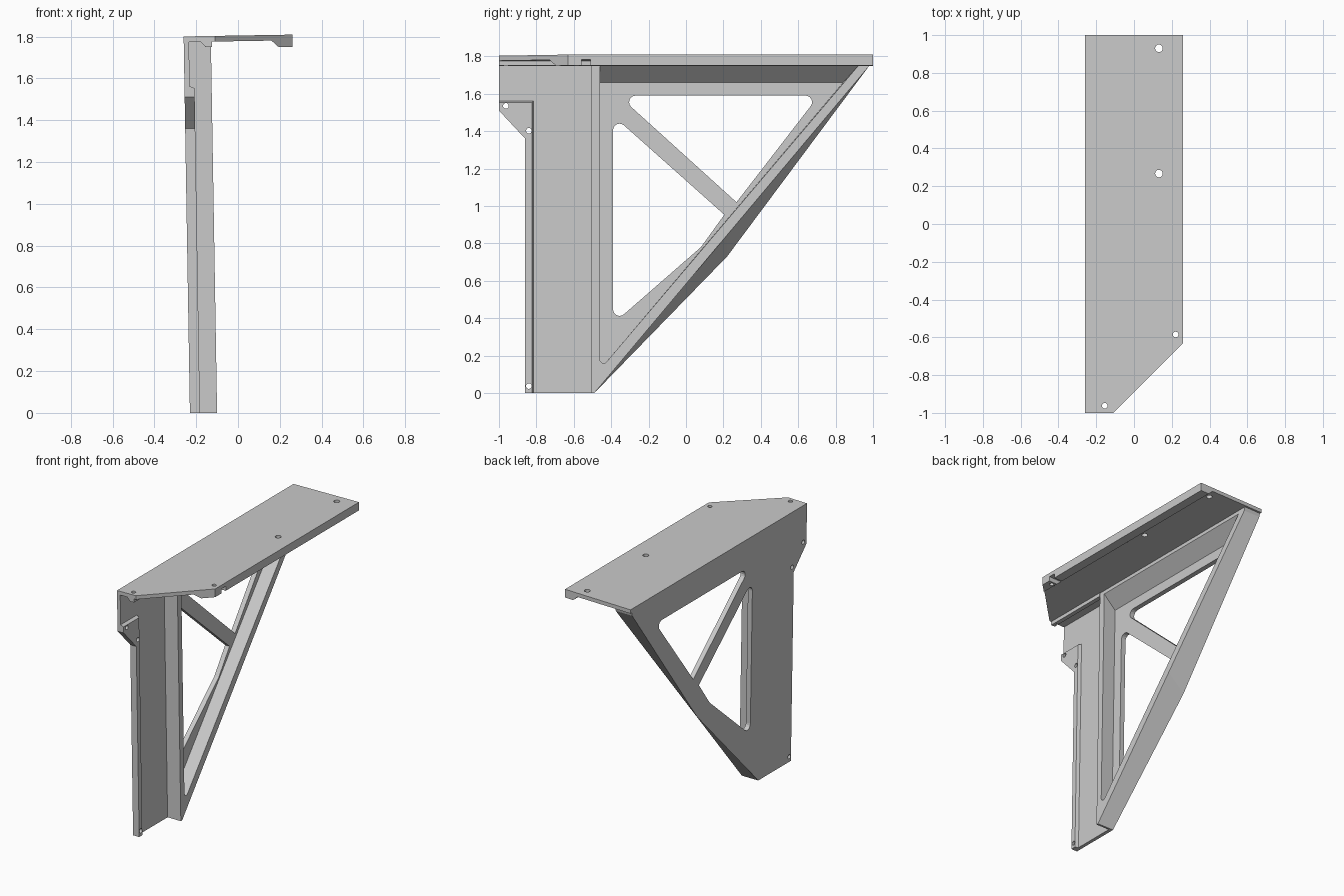
import bpy, bmesh, math
from mathutils import Vector

if "Cube" in bpy.data.objects:
    bpy.data.objects.remove(bpy.data.objects["Cube"])

LEAN = 0.0167          # the whole bracket leans slightly
OUTER = -0.23          # outer wall face at the foot
PANEL, FLOOR, LIP, RIB = 0.025, 0.035, 0.048, 0.13   # depths from the outer face
TOP, UNDER = 1.805, 1.778

grey = bpy.data.materials.new("plain grey")
grey.use_nodes = True
grey.diffuse_color = (0.59, 0.59, 0.59, 1)
grey.node_tree.nodes["Principled BSDF"].inputs["Base Color"].default_value = grey.diffuse_color


def loft(name, start, end):
    """Solid between two matching outlines."""
    bm = bmesh.new()
    a = [bm.verts.new(p) for p in start]
    b = [bm.verts.new(p) for p in end]
    bm.faces.new(a)
    bm.faces.new(b)
    for i in range(len(a)):
        j = (i + 1) % len(a)
        bm.faces.new((a[i], a[j], b[j], b[i]))
    bmesh.ops.recalc_face_normals(bm, faces=bm.faces)
    mesh = bpy.data.meshes.new(name)
    bm.to_mesh(mesh)
    bm.free()
    mesh.materials.append(grey)
    obj = bpy.data.objects.new(name, mesh)
    bpy.context.collection.objects.link(obj)
    return obj


def wall(points, depth):
    """Side outline (y, z) placed at a depth on the leaning wall."""
    return [(OUTER + depth - LEAN * z, y, z) for y, z in points]


def tilt(points):
    return [(x, y, z + LEAN * x) for x, y, z in points]


def rounded(points, radii, steps=6):
    """Replace outline corners by arcs."""
    pts = [Vector(p) for p in points]
    out = []
    for i, (p, r) in enumerate(zip(pts, radii)):
        if not r:
            out.append(p)
            continue
        u = (pts[i - 1] - p).normalized()
        v = (pts[(i + 1) % len(pts)] - p).normalized()
        half = u.angle(v) / 2
        centre = p + (u + v).normalized() * (r / math.sin(half))
        reach = r / math.tan(half)
        a = (p + u * reach - centre).normalized()
        b = (p + v * reach - centre).normalized()
        out += [centre + a.slerp(b, k / steps) * r for k in range(steps + 1)]
    return [tuple(p) for p in out]


def circle(cx, cy, r, n=20):
    return [(cx + r * math.cos(math.tau * k / n), cy + r * math.sin(math.tau * k / n)) for k in range(n)]


def cut(targets, cutter):
    for obj in targets:
        mod = obj.modifiers.new("cut", 'BOOLEAN')
        mod.operation, mod.solver, mod.object = 'DIFFERENCE', 'EXACT', cutter
        bpy.context.view_layer.objects.active = obj
        bpy.ops.object.modifier_apply(modifier=mod.name)
    bpy.data.objects.remove(cutter)


# Front wall panel
edge = [(-1, 1.51), (-0.86, 1.36), (-0.86, 0)]
panel_shape = [(-1, 1.79)] + edge + [(-0.505, 0), (-0.505, 1.79)]
panel = loft("wall_panel", wall(panel_shape, 0), wall(panel_shape, PANEL))

# Thickened mounting flange with a sloped inner edge
flange = loft("mounting_flange",
              wall([(-1, 1.562)] + edge + [(-0.815, 0), (-0.815, 1.562)], PANEL),
              wall([(-1, 1.553)] + edge + [(-0.824, 0), (-0.824, 1.553)], LIP))
for y, z in [(-0.963, 1.535), (-0.84, 1.402), (-0.84, 0.037)]:
    hole = circle(y, z, 0.015)
    cut([panel, flange], loft("hole_cutter", wall(hole, -0.1), wall(hole, 0.2)))

# Triangular frame: kinked outer edge, straight inner edge
def frame_shape(knee):
    return [(-0.505, 0), (-0.49, 0), knee, (0.98, 1.75), (0.99, 1.79), (-0.505, 1.79)]

frame = loft("triangular_frame", wall(frame_shape((0.22, 0.73)), 0),
             wall(frame_shape((0.22, 0.845)), RIB))

# Recessed pocket with sloped top
def pocket(top, back):
    return rounded([(-0.46, 0.125), (-0.46, top), (back, top)], [0.02, 0, 0])

cut([frame], loft("pocket_cutter", wall(pocket(1.66, 0.84), FLOOR), wall(pocket(1.76, 0.93), RIB + 0.01)))

# Two windows separated by a diagonal brace
R = 0.035
windows = [
    rounded([(-0.36, 1.59), (0.71, 1.59), (0.27, 1.02)], [R, R, 0]),
    rounded([(-0.39, 1.483), (-0.39, 0.37), (0.08, 0.78), (0.205, 0.953)], [R, R, 0, 0]),
]
for shape in windows:
    cut([frame], loft("window_cutter", wall(shape, -0.1), wall(shape, 0.2)))

# Top plate with a clipped corner
outline = [(-0.26, -1), (-0.11, -1), (0.26, -0.63), (0.26, 1), (-0.26, 1)]
plate = loft("top_plate", tilt([(x, y, UNDER) for x, y in outline]),
             tilt([(x, y, TOP) for x, y in outline]))

# Stiffening lips under the plate
lip = [(0.16, UNDER), (0.195, 1.746), (0.26, 1.746), (0.26, UNDER)]
rim = loft("edge_lip", tilt([(x, -0.51, z) for x, z in lip]), tilt([(x, 1, z) for x, z in lip]))
corner = loft("corner_lip", tilt([(x, x - 0.89, z) for x, z in lip]), tilt([(x, -0.56, z) for x, z in lip]))
rail = [(-0.178, UNDER), (-0.155, 1.752), (-0.125, 1.752), (-0.125, UNDER)]
inner = loft("inner_rail", tilt([(x, -1, z) for x, z in rail]), tilt([(x, -0.505, z) for x, z in rail]))

# Screw holes through the plate
for x, y, r, parts in [(0.132, 0.93, 0.02, [plate]), (0.132, 0.267, 0.02, [plate]),
                       (0.22, -0.585, 0.015, [plate, corner]), (-0.155, -0.962, 0.015, [plate, inner])]:
    hole = circle(x, y, r)
    cut(parts, loft("hole_cutter", [(a, b, 1.7) for a, b in hole], [(a, b, 1.9) for a, b in hole]))
